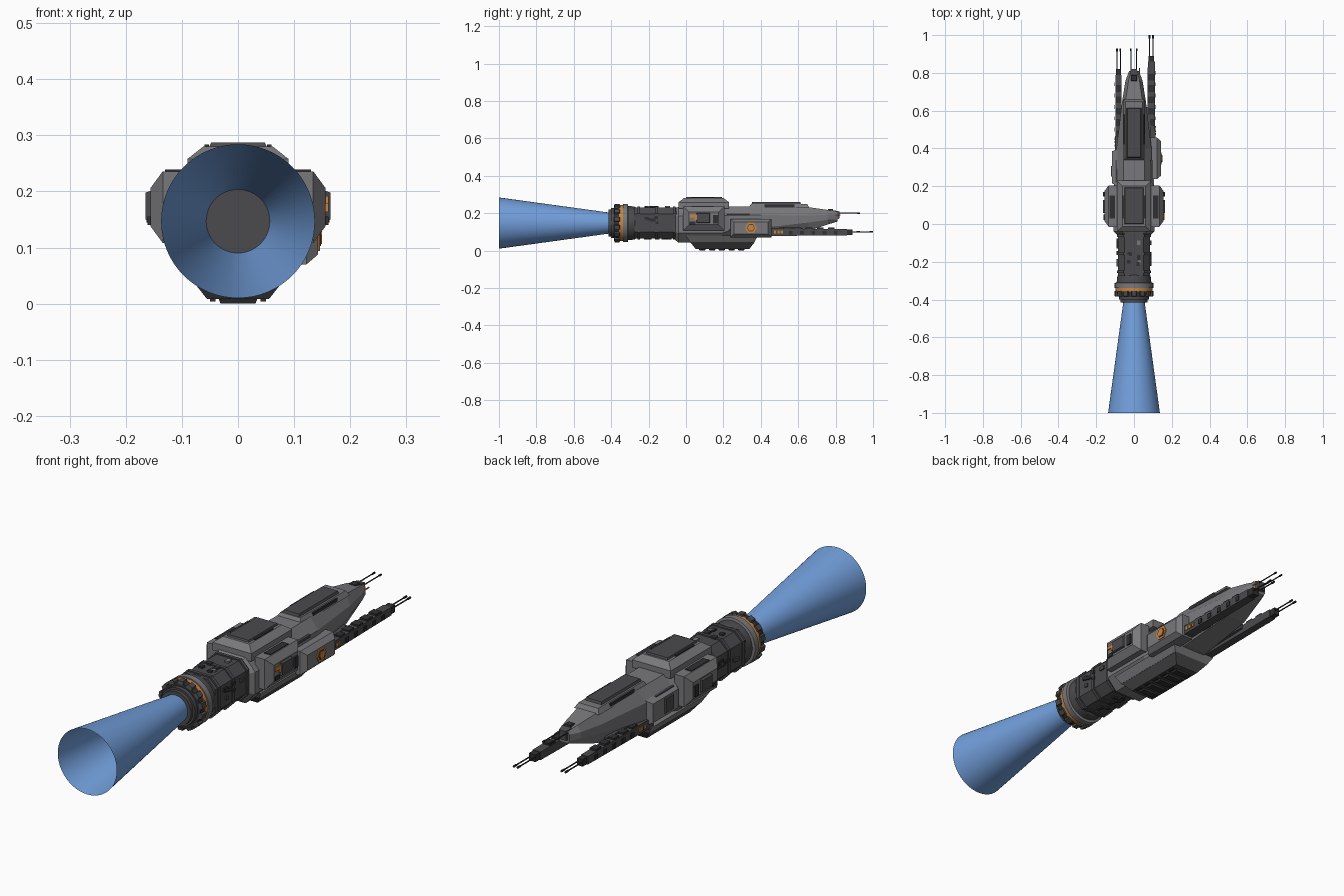
import bpy, bmesh, math, random
from mathutils import Vector, Matrix

random.seed(4)
cube = bpy.data.objects.get("Cube")
if cube:
    bpy.data.objects.remove(cube, do_unlink=True)


def material(name, r, g, b):
    m = bpy.data.materials.new(name)
    m.use_nodes = True
    m.diffuse_color = (r, g, b, 1)
    m.node_tree.nodes["Principled BSDF"].inputs["Base Color"].default_value = (r, g, b, 1)
    return m


GRAY = material("hull gray", .19, .19, .20)
DARK = material("dark gray", .07, .07, .075)
BLACK = material("near black", .03, .03, .033)
ORANGE = material("orange", .6, .23, .05)
BLUE = material("exhaust blue", .17, .35, .72)
MID = .147  # height of the engine axis


def finish(name, bm, mat, smooth=False):
    bmesh.ops.recalc_face_normals(bm, faces=bm.faces)
    me = bpy.data.meshes.new(name)
    bm.to_mesh(me)
    bm.free()
    me.materials.append(mat)
    ob = bpy.data.objects.new(name, me)
    bpy.context.collection.objects.link(ob)
    if smooth:
        bpy.context.view_layer.objects.active = ob
        bpy.ops.object.select_all(action='DESELECT')
        ob.select_set(True)
        bpy.ops.object.shade_smooth_by_angle(angle=math.radians(30))
    return ob


def bridge(name, mat, rings, smooth=False, caps=True):
    """Skin a list of closed rings of points."""
    bm = bmesh.new()
    rows = [[bm.verts.new(p) for p in ring] for ring in rings]
    n = len(rows[0])
    for a, b in zip(rows, rows[1:]):
        for i in range(n):
            bm.faces.new((a[i], a[(i + 1) % n], b[(i + 1) % n], b[i]))
    if caps:
        bm.faces.new(rows[0])
        bm.faces.new(rows[-1])
    return finish(name, bm, mat, smooth)


def hull(name, mat, stations):
    """Chamfered sections: y, half width, bottom, top, side chamfer, height chamfer."""
    rings = []
    for y, w, lo, hi, cx, cz in stations:
        half = [(w - cx, hi), (w, hi - cz), (w, lo + cz), (w - cx, lo)]
        loop = half + [(-x, z) for x, z in reversed(half)]
        rings.append([(x, y, z) for x, z in loop])
    return bridge(name, mat, rings)


def lathe(name, mat, profile, sides=40, caps=True):
    rings = [[(r * math.cos(i * math.tau / sides), y, MID + r * math.sin(i * math.tau / sides))
              for i in range(sides)] for y, r in profile]
    return bridge(name, mat, rings, True, caps)


def block(name, mat, x, y, z, axis=2, sign=1, inset=0.0):
    """Box from ranges; the face towards sign*axis is inset to give sloped sides."""
    bm = bmesh.new()
    bmesh.ops.create_cube(bm, size=1)
    lo, hi = Vector((min(x), min(y), min(z))), Vector((max(x), max(y), max(z)))
    for v in bm.verts:
        shrink = inset if v.co[axis] * sign > 0 else 0
        s = [math.copysign(1, c) for c in v.co]
        for k in range(3):
            v.co[k] = (lo[k] + hi[k]) / 2 + s[k] * ((hi[k] - lo[k]) / 2 - (shrink if k != axis else 0))
    return finish(name, bm, mat)


def rod(name, mat, x, z, y0, y1, r, sides=8):
    bm = bmesh.new()
    spin = Matrix.Translation((x, (y0 + y1) / 2, z)) @ Matrix.Rotation(math.pi / 2, 4, 'X')
    bmesh.ops.create_cone(bm, cap_ends=True, segments=sides, radius1=r, radius2=r,
                          depth=y1 - y0, matrix=spin)
    return finish(name, bm, mat)


# Exhaust plume and engine
lathe("exhaust_plume", BLUE, [(-1, .137), (-.41, .056)], 64, False)
lathe("engine_nozzle", DARK, [(-.415, .057), (-.415, .072), (-.4, .072), (-.4, .08), (-.38, .08),
                              (-.38, .09), (-.31, .092), (-.275, .088), (-.26, .075)])
lathe("engine_rear_ring", BLACK, [(-.383, .085), (-.383, .094), (-.358, .096), (-.358, .085)])
lathe("engine_orange_ring", ORANGE, [(-.357, .088), (-.357, .097), (-.338, .097), (-.338, .088)])
lathe("engine_front_ring", GRAY, [(-.338, .088), (-.338, .102), (-.312, .102), (-.308, .088)])
for i in range(14):
    clamp = block("engine_clamp", DARK, (-.014, .014), (-.385, -.352), (.09, .103), inset=.003)
    clamp.matrix_world = Matrix.Translation((0, 0, MID)) @ Matrix.Rotation(i * math.tau / 14, 4, 'Y')

# Dark neck with panels
hull("neck", DARK, [(-.275, .086, .065, .23, .035, .035), (-.04, .086, .065, .23, .035, .035)])
for y in (-.26, -.165, -.07):
    hull("neck_band", DARK, [(y, .091, .06, .235, .036, .036), (y + .014, .091, .06, .235, .036, .036)])
for i in range(14):
    y, s = random.uniform(-.23, -.1), random.uniform(.012, .035)
    side = 1 if i % 2 else -1
    t = random.uniform(.115, .17)
    block("neck_side_panel", BLACK if i % 3 else DARK, (side * .08, side * .092), (y, y + s), (t, t + .015))
    u = random.uniform(-.04, .025)
    if i % 2:
        block("neck_top_panel", GRAY if i % 3 == 0 else BLACK, (u, u + .018), (y, y + s), (.225, .237))
    else:
        block("neck_under_panel", BLACK, (u, u + .018), (y, y + s), (.058, .07))

# Main body and tapering forward hull
hull("main_body", GRAY, [(-.062, .085, .06, .22, .035, .04), (-.04, .108, .043, .235, .045, .05),
                         (.19, .108, .043, .235, .045, .05), (.23, .095, .06, .235, .04, .045)])
hull("forward_hull", GRAY, [(.2, .095, .065, .235, .038, .045), (.4, .093, .075, .235, .038, .045),
                            (.655, .062, .105, .232, .018, .045), (.76, .045, .14, .217, .016, .025),
                            (.81, .026, .155, .207, .01, .012)])
block("nose_cap", DARK, (-.022, .022), (.79, .82), (.165, .215), 1, 1, .006)

# Upper hump and dorsal deck
block("upper_hump", GRAY, (-.09, .09), (-.04, .23), (.225, .258))
block("upper_hump_top", GRAY, (-.09, .09), (-.04, .23), (.258, .28), inset=.028)
block("upper_hump_plate", DARK, (-.052, .052), (-.002, .195), (.278, .287), inset=.004)
for side in (1, -1):
    block("hump_rail", BLACK, (side * .052, side * .06), (.03, .15), (.275, .284))
block("dorsal_deck", GRAY, (-.058, .058), (.335, .66), (.228, .249), inset=.012)
block("dorsal_plate", DARK, (-.039, .039), (.35, .615), (.248, .259), inset=.004)
for side in (1, -1):
    block("dorsal_strip", BLACK, (side * .049, side * .056), (.42, .58), (.23, .245))
block("nose_sensor", BLACK, (-.018, .018), (.755, .79), (.205, .221), inset=.004)

# Side pods with equipment
for side in (1, -1):
    block("side_pod_base", GRAY, (side * .09, side * .134), (-.015, .205), (.108, .236))
    block("side_pod", GRAY, (side * .134, side * .156), (-.015, .205), (.108, .236), 0, side, .03)
    block("pod_equipment", DARK, (side * .15, side * .165), (.055, .13), (.145, .203), 0, side, .005)
    block("pod_equipment_small", BLACK, (side * .15, side * .163), (.145, .17), (.145, .19))
    block("pod_equipment_low", BLACK, (side * .15, side * .161), (.02, .05), (.14, .155))
    block("pod_roof_panel", BLACK, (side * .1, side * .13), (.03, .15), (.232, .239))
    block("hull_side_strip", DARK, (side * .085, side * .099), (.22, .34), (.185, .196))
block("pod_orange_mark", ORANGE, (.15, .161), (.02, .062), (.178, .192))
block("pod_orange_mark_low", ORANGE, (.15, .161), (.045, .058), (.163, .18))

# Left forward pod with hexagonal marker, smaller pod opposite
block("forward_pod_base", GRAY, (.07, .122), (.238, .457), (.07, .17))
block("forward_pod", GRAY, (.122, .143), (.238, .457), (.07, .17), 0, 1, .018)
for rad, x, mat, label in ((.032, .146, ORANGE, "hex_marker"), (.022, .148, DARK, "hex_ring"),
                           (.018, .15, ORANGE, "hex_centre")):
    bridge(label, mat, [[(px, .347 + rad * math.cos(a * math.pi / 3), .122 + rad * math.sin(a * math.pi / 3))
                         for a in range(6)] for px in (.142, x)])
block("small_pod", GRAY, (-.08, -.116), (.2, .4), (.09, .2), 0, -1, .015)
block("small_pod_hatch", DARK, (-.113, -.121), (.25, .31), (.115, .18), 0, -1, .003)

# Side guns and nose guns
for side, start, end, inner, outer in ((1, .42, .89, .07, .113), (-1, .36, .82, .063, .1)):
    mid = (inner + outer) / 2
    block("gun_rail", DARK, (side * inner, side * outer), (start, end - .03), (.078, .118), 1, 1, .003)
    block("gun_muzzle", BLACK, (side * (inner + .006), side * (outer - .006)), (end - .03, end), (.083, .113))
    block("gun_mount", DARK, (side * .045, side * mid), (start, .62), (.088, .13), 1, 1, .01)
    for k in range(5):
        y = start + .1 + k * .06
        block("gun_cover", BLACK, (side * (inner + .004), side * (outer - .004)), (y, y + .035), (.112, .123))
        block("gun_side_cover", BLACK, (side * outer, side * (outer + .003)), (y + .03, y + .05), (.085, .105))
    for k in range(3):
        y = start + .05 + k * .018
        block("gun_orange_mark", ORANGE, (side * (outer - .002), side * (outer + .003)), (y, y + .012), (.09, .106))
    for x in (mid - .009, mid + .009):
        rod("gun_barrel", BLACK, side * x, .1, end - .01, end + .11, .0028)
        rod("gun_tip", BLACK, side * x, .1, end + .092, end + .11, .0045)
for x in (-.016, .014):
    rod("nose_barrel", BLACK, x, .2, .8, .93, .0025)
    rod("nose_tip", BLACK, x, .2, .915, .93, .004)
rod("nose_antenna", ORANGE, .03, .19, .77, .825, .003)

# Keel
block("keel", GRAY, (-.105, .105), (.0, .385), (.045, .08), 2, -1, .02)
block("keel_bottom", DARK, (-.085, .085), (.022, .368), (.008, .046), 2, -1, .03)
for i in range(5):
    y = .07 + i * .052
    block("keel_hatch", BLACK, (-.035, .035), (y, y + .036), (0, .01), 2, -1, .004)
    for side in (1, -1):
        block("keel_rib", BLACK, (side * .04, side * .05), (y, y + .03), (.004, .015))
